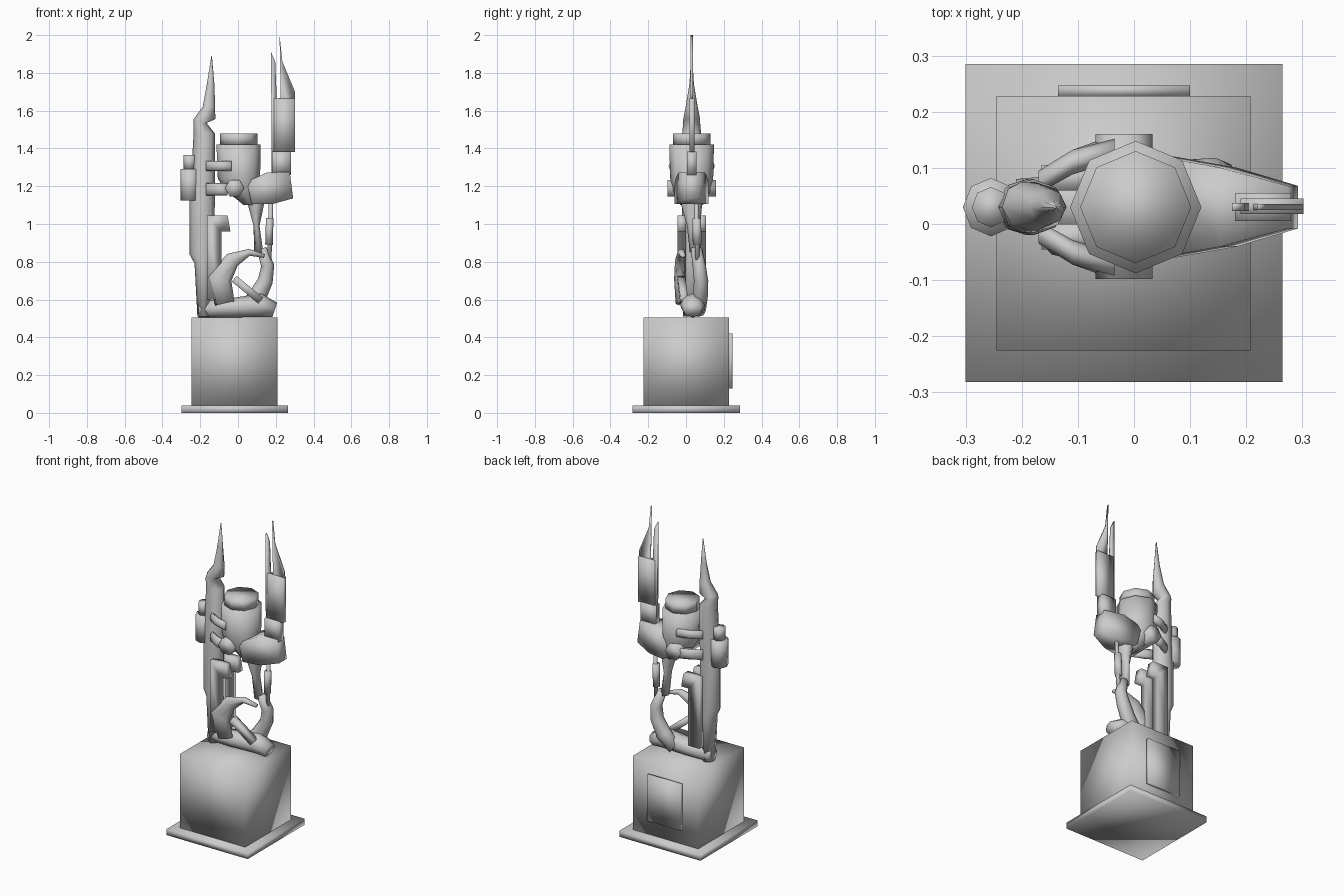
import bpy, bmesh
from math import cos, sin, pi, sqrt
from mathutils import Vector

YC = 0.03  # depth centre of the sculpture


def finish(name, bm):
    bmesh.ops.recalc_face_normals(bm, faces=bm.faces)
    me = bpy.data.meshes.new(name)
    bm.to_mesh(me)
    bm.free()
    for p in me.polygons:
        p.use_smooth = True
    ob = bpy.data.objects.new(name, me)
    bpy.context.collection.objects.link(ob)
    return ob


def tube(name, secs, n=8, upright=False):
    """Loft rings along a path; section = (x, y, z, in-plane radius, y radius)."""
    bm = bmesh.new()
    rings = []
    phase, k = (pi / 4, sqrt(2)) if n == 4 else (0, 1)
    for i, (x, y, z, rw, ry) in enumerate(secs):
        a, b = secs[max(i - 1, 0)], secs[min(i + 1, len(secs) - 1)]
        t = Vector((0, 0, 1)) if upright else Vector((b[0] - a[0], 0, b[2] - a[2])).normalized()
        side = Vector((t.z, 0, -t.x))
        ring = []
        for j in range(n):
            w = phase + 2 * pi * j / n
            ring.append(bm.verts.new(Vector((x, y, z)) + side * (rw * k * cos(w))
                                     + Vector((0, ry * k * sin(w), 0))))
        rings.append(ring)
    for r, s in zip(rings, rings[1:]):
        for j in range(n):
            bm.faces.new((r[j], r[(j + 1) % n], s[(j + 1) % n], s[j]))
    bm.faces.new(rings[0])
    bm.faces.new(rings[-1])
    return finish(name, bm)


def prism(name, pts, y0, y1):
    """Extrude a front-view (x, z) outline from y0 to y1."""
    bm = bmesh.new()
    f = bm.faces.new([bm.verts.new((x, y0, z)) for x, z in pts])
    g = bmesh.ops.extrude_face_region(bm, geom=[f])
    bmesh.ops.translate(bm, vec=(0, y1 - y0, 0),
                        verts=[v for v in g["geom"] if isinstance(v, bmesh.types.BMVert)])
    return finish(name, bm)


def box(name, x0, x1, y0, y1, z0, z1):
    return prism(name, [(x0, z0), (x1, z0), (x1, z1), (x0, z1)], y0, y1)


# pedestal
box("base_plate", -.30, .265, -.282, .285, 0, .038)
box("pedestal_block", -.245, .208, -.225, .228, .038, .505)
box("back_plaque", -.135, .10, .228, .247, .13, .42)

# low foot mass on the pedestal
tube("foot", [(-.21, .035, .548, .043, .045), (-.05, .035, .555, .05, .06),
              (.12, .035, .57, .062, .065), (.195, .035, .545, .04, .05)])

# tall left column ending in a spike: (z, left x, right x, depth radius)
column = [(.51, -.215, -.15, .045), (.79, -.23, -.14, .05), (.84, -.257, -.125, .05),
          (1.1, -.257, -.123, .05), (1.48, -.235, -.123, .05), (1.535, -.235, -.166, .045),
          (1.555, -.235, -.12, .045), (1.62, -.187, -.121, .032), (1.74, -.165, -.125, .012),
          (1.89, -.141, -.138, .003)]
tube("left_column", [((a + b) / 2, YC, z, (b - a) / 2, d) for z, a, b, d in column], upright=True)

# canister on the outside of the column
tube("side_canister", [(-.255, YC, 1.125, .05, .052), (-.255, YC, 1.29, .05, .052)])
tube("side_canister_cap", [(-.255, YC, 1.29, .034, .036), (-.255, YC, 1.365, .034, .036)])

# central barrel and lid
tube("barrel", [(.06, YC, 1.10, .03, .06), (.025, YC, 1.18, .092, .1), (.005, YC, 1.24, .112, .114),
                (.003, YC, 1.42, .117, .118)], upright=True)
tube("barrel_lid", [(.003, YC, 1.42, .099, .1), (.003, YC, 1.48, .099, .1)])

# cross pin through the barrel
prism("cross_pin", [(-.018 + .051 * cos(i * pi / 3), 1.19 + .051 * sin(i * pi / 3))
                    for i in range(6)], -.098, .16)

# mirrored clamps and brackets between column and barrel
for s, label in ((-1, "front"), (1, "back")):
    for z, r, x1, level in ((1.307, .027, -.035, "upper"), (1.183, .033, -.055, "lower")):
        tube(f"{level}_clamp_{label}", [(-.17, YC + s * .045, z, r, .02),
                                        (-.11, YC + s * .08, z, r, .022),
                                        (x1, YC + s * .102, z, r, .02)])
    prism(f"bracket_{label}", [(-.165, 1.045), (-.055, 1.045), (-.04, .96), (-.088, .96),
                               (-.088, .6), (-.165, .6)],
          YC + s * .03, YC + s * .075)

# right shoulder wedge
tube("right_shoulder", [(.06, YC, 1.165, .06, .09), (.17, YC, 1.19, .085, .07),
                        (.283, YC, 1.205, .07, .038)], n=4)

# right upright with twin blades
box("blade_socket", .18, .28, .005, .055, 1.26, 1.385)
box("blade_holder", .19, .302, .018, .045, 1.38, 1.665)
prism("large_blade", [(.2, 1.66), (.302, 1.66), (.302, 1.70), (.235, 1.86), (.22, 2.0),
                      (.226, 1.67)], .025, .036)
prism("small_blade", [(.178, 1.27), (.205, 1.27), (.205, 1.67), (.197, 1.86), (.175, 1.91)], .023, .037)

# upper limb, piston and lower limb on the right
tube("upper_limb", [(.085, YC, 1.22, .035, .055), (.095, YC, 1.10, .042, .055),
                    (.098, .04, .99, .016, .035), (.11, .05, .85, .024, .03)], upright=True)
tube("piston_rod", [(.175, .055, 1.13, .012, .012), (.165, .06, .80, .012, .012)])
tube("piston_sleeve", [(.168, .057, 1.03, .02, .023), (.164, .059, .89, .02, .023)])
tube("lower_limb", [(.125, .055, .87, .026, .03), (.157, .07, .78, .035, .035),
                    (.145, .08, .70, .04, .038), (.10, .075, .61, .05, .04),
                    (.03, .065, .54, .045, .04)])

# front claw and brace
tube("front_claw", [(.14, -.015, .83, .01, .014), (.06, -.025, .85, .018, .02),
                    (-.03, -.032, .81, .042, .026), (-.10, -.035, .71, .066, .028),
                    (-.07, -.025, .58, .052, .03)])
tube("front_brace", [(-.02, -.025, .71, .02, .02), (.12, -.01, .595, .02, .02)], n=4)
